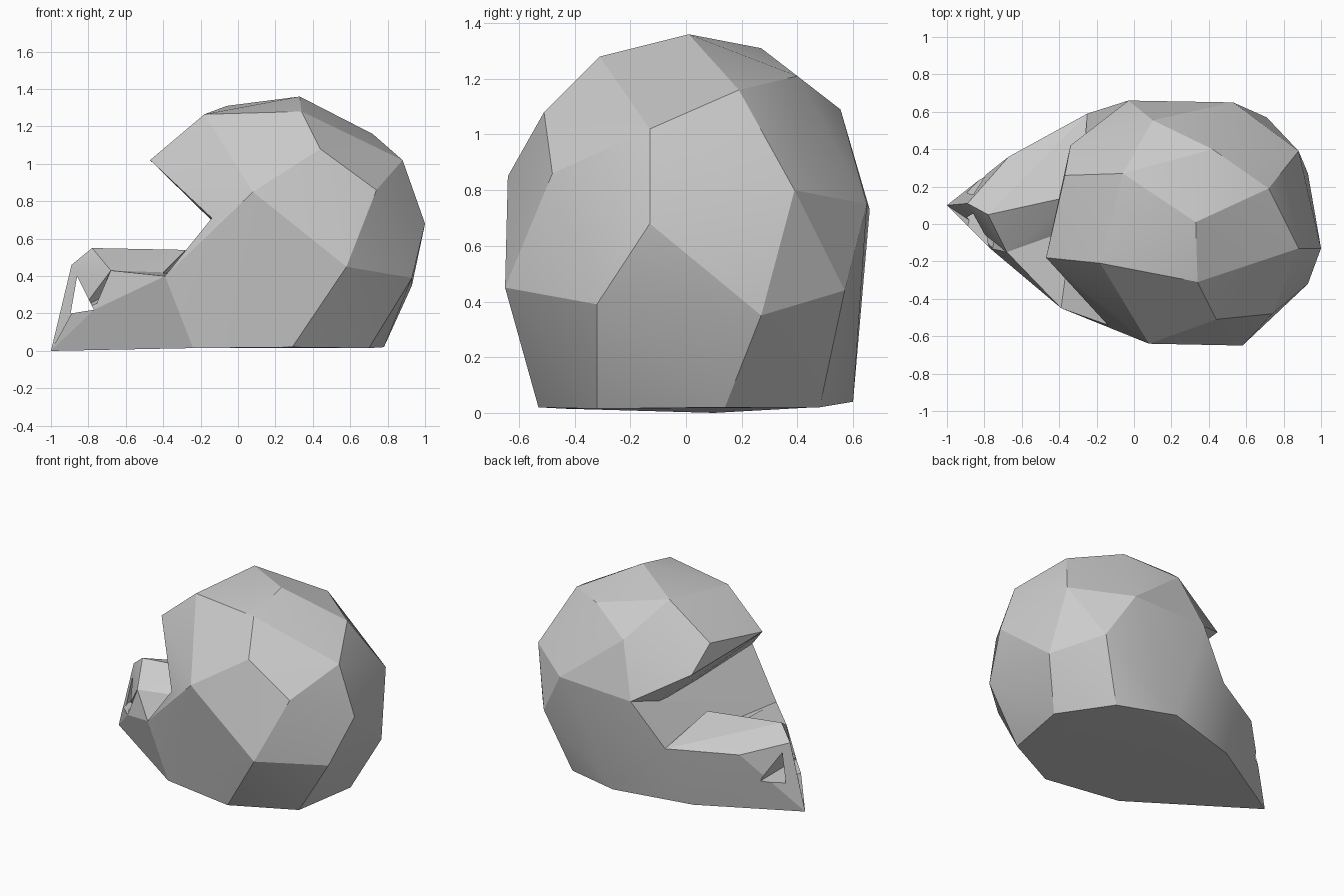
import bpy, bmesh

if "Cube" in bpy.data.objects:
    bpy.data.objects.remove(bpy.data.objects["Cube"])

grey = bpy.data.materials.new("plain_grey")
grey.diffuse_color = (0.6, 0.6, 0.6, 1)
grey.use_nodes = True
grey.node_tree.nodes["Principled BSDF"].inputs["Base Color"].default_value = grey.diffuse_color


def hull(name, points):
    """Faceted solid wrapped tightly around a few corner points."""
    bm = bmesh.new()
    for p in points:
        bm.verts.new(p)
    res = bmesh.ops.convex_hull(bm, input=bm.verts[:])
    junk = {v for v in res["geom_interior"] + res["geom_unused"]
            if isinstance(v, bmesh.types.BMVert)}
    bmesh.ops.delete(bm, geom=list(junk), context='VERTS')
    bmesh.ops.recalc_face_normals(bm, faces=bm.faces[:])
    me = bpy.data.meshes.new(name)
    bm.to_mesh(me)
    bm.free()
    me.materials.append(grey)
    ob = bpy.data.objects.new(name, me)
    bpy.context.collection.objects.link(ob)
    return ob


def combine(target, other, op):
    """Apply a boolean and remove the second solid."""
    mod = target.modifiers.new(op.lower(), 'BOOLEAN')
    mod.operation, mod.object, mod.solver = op, other, 'EXACT'
    bpy.context.view_layer.objects.active = target
    bpy.ops.object.modifier_apply(modifier=mod.name)
    bpy.data.objects.remove(other)


# shared corner groups
back = [(1, -.13, .68), (.93, -.32, .39), (.93, .27, .35), (.71, .57, .44),
        (.53, .65, .75), (.58, -.65, .45), (.08, -.64, .85)]
back_base = [(.7, -.32, .015), (.78, .14, .02), (.55, .48, .02)]
front_base = [(-.24, -.435, .015), (-.38, .46, .02)]
mid_base = [(.29, -.53, .02), (.15, .6, .04)]
notch_edge = [(-.03, .66, .73), (-.1, .36, .66), (-.14, -.54, .71)]
notch_corner = (-.18, -.53, .64)
cheeks = [(-.25, .59, .43), (-.39, -.45, .4)]
tip = (-1, .1, 0)
bridge_side = (-.67, .36, .41)
rim = (-.77, -.13, .22)
bridge_foot = [(-.68, -.15, .43), (-.4, -.05, .42)]

# domed upper part with overhanging brow
crown = [(.33, .01, 1.36), (-.06, .27, 1.31), (.34, -.31, 1.28),
         (.44, -.51, 1.08), (-.18, -.21, 1.265), (.72, .19, 1.16),
         (.88, -.13, 1.02), (.88, .39, .8), (.42, .4, 1.21),
         (.1, .555, 1.09), (.74, -.48, .86)]
brow = [(-.47, -.18, 1.02), (-.37, .26, 1.08), (-.34, .42, .91)]
shell = hull("domed_shell", crown + brow + notch_edge + back + back_base)

# lower body under the notch
body = hull("lower_body", notch_edge + [notch_corner] + cheeks + back
            + back_base + mid_base + front_base)

# pointed wedge at the front of the base
wedge = hull("snout_wedge", [tip, bridge_side, rim, (-.89, -.01, .2)]
             + cheeks + front_base)

# sloping cheek between the rim and the bridge
cheek = hull("snout_cheek", [rim, cheeks[1], bridge_side] + bridge_foot)

# raised bridge on the wedge
bridge = hull("snout_bridge",
              [tip, bridge_side, cheeks[0], (-.78, .05, .55), (-.28, .16, .54),
               (-.89, .11, .46)] + bridge_foot)

# small triangular opening through the snout
opening = hull("opening_cutter",
               [(x, y, z) for y in (-.8, .8)
                for x, z in ((-.86, .4), (-.895, .2), (-.77, .22))])

for part in (body, wedge, cheek, bridge):
    combine(shell, part, 'UNION')
combine(shell, opening, 'DIFFERENCE')

# mostly flat facets, softened only across shallow edges
shell.select_set(True)
bpy.context.view_layer.objects.active = shell
bpy.ops.object.shade_smooth_by_angle(angle=0.3)
